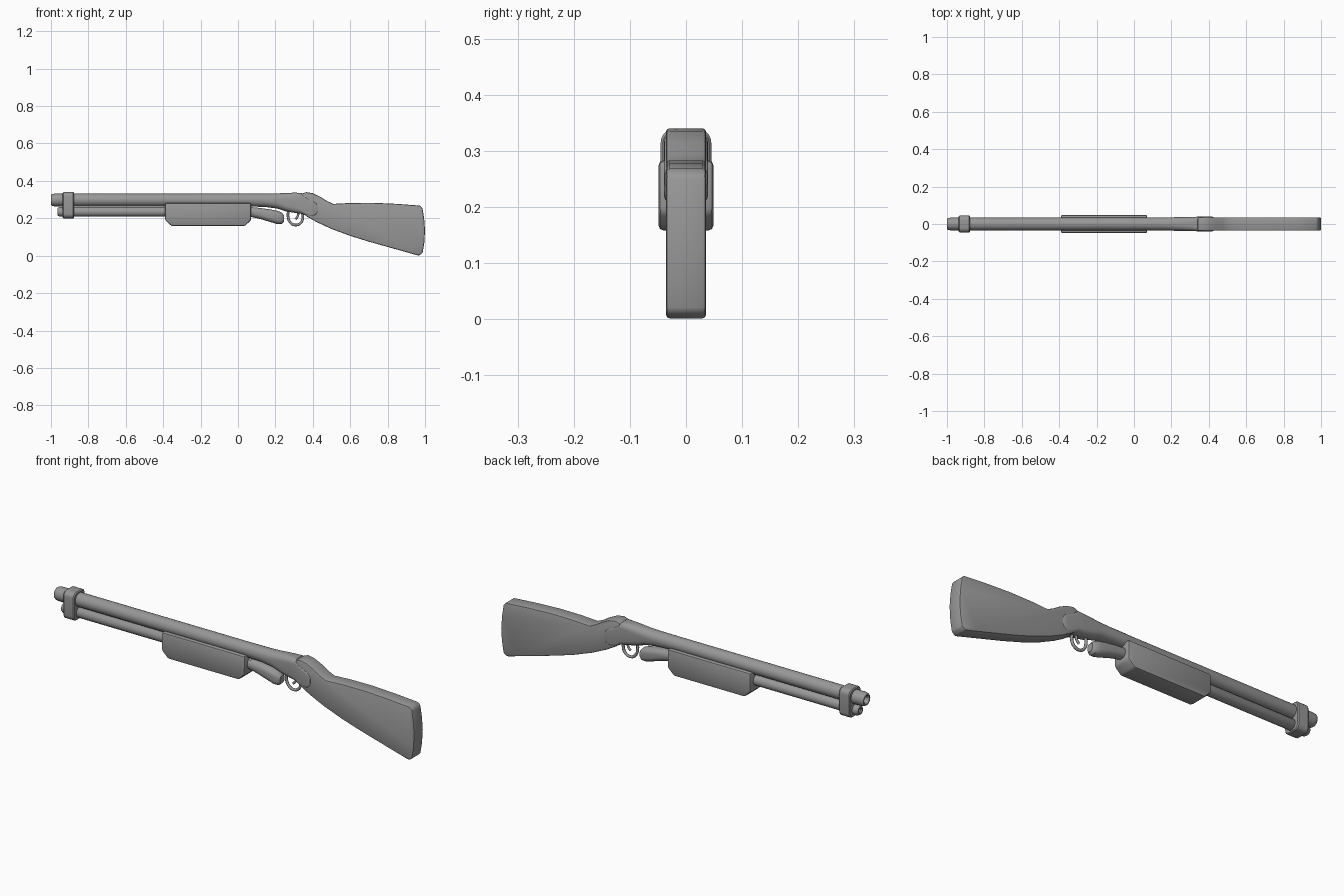
import bpy
import bmesh
import math

cube = bpy.data.objects.get("Cube")
if cube:
    bpy.data.objects.remove(cube, do_unlink=True)

GREY = (0.31, 0.31, 0.31, 1.0)
grey = bpy.data.materials.new("plain grey")
grey.use_nodes = True
grey.diffuse_color = GREY
grey.node_tree.nodes["Principled BSDF"].inputs["Base Color"].default_value = GREY


def finish(name, bm, bevel=0.0, segments=2, angle=35):
    """Turn a bmesh into a shaded object, with optional rounded rims."""
    bmesh.ops.remove_doubles(bm, verts=bm.verts, dist=1e-5)
    bmesh.ops.recalc_face_normals(bm, faces=bm.faces)
    mesh = bpy.data.meshes.new(name)
    bm.to_mesh(mesh)
    bm.free()
    obj = bpy.data.objects.new(name, mesh)
    bpy.context.collection.objects.link(obj)
    mesh.materials.append(grey)
    bpy.ops.object.select_all(action='DESELECT')
    obj.select_set(True)
    bpy.context.view_layer.objects.active = obj
    if bevel:
        mod = obj.modifiers.new("rounded rims", 'BEVEL')
        mod.width = bevel
        mod.segments = segments
        mod.limit_method = 'ANGLE'
        mod.angle_limit = math.radians(40)
        bpy.ops.object.modifier_apply(modifier=mod.name)
    bpy.ops.object.shade_smooth_by_angle(angle=math.radians(angle))
    return obj


def skin(bm, rings, capped=True):
    """Join rings of points with quads."""
    rows = [[bm.verts.new(p) for p in ring] for ring in rings]
    n = len(rows[0])
    for a, b in zip(rows, rows[1:]):
        for i in range(n):
            j = (i + 1) % n
            bm.faces.new((a[i], a[j], b[j], b[i]))
    if capped:
        bm.faces.new(rows[0])
        bm.faces.new(rows[-1])


def plate(name, profile, half, bevel):
    """Side outline (x, z) extruded to both sides."""
    bm = bmesh.new()
    skin(bm, [[(x, y, z) for x, z in profile] for y in (-half, half)])
    return finish(name, bm, bevel)


def loft(name, stations):
    """Rounded-rectangle sections (x, low, high, half width, corner radius)."""
    bm = bmesh.new()
    rings = []
    for x, low, high, half, r in stations:
        r = min(r, half - 0.001, (high - low) / 2 - 0.001)
        ring = []
        for k in range(4):
            cy = (half - r) * (1 if k in (0, 3) else -1)
            cz = high - r if k < 2 else low + r
            for s in range(6):
                a = math.radians(90 * k + 18 * s)
                ring.append((x, cy + r * math.cos(a), cz + r * math.sin(a)))
        rings.append(ring)
    skin(bm, rings)
    return finish(name, bm)


def lathe(name, profile, z, sides=24):
    """Profile (x, radius) turned about a lengthwise axis."""
    bm = bmesh.new()
    turn = [2 * math.pi * i / sides for i in range(sides)]
    skin(bm, [[(x, r * math.cos(a), z + r * math.sin(a)) for a in turn]
              for x, r in profile])
    return finish(name, bm)


# Barrel and lower tube, each with a recessed bore
lathe("barrel", [(-0.93, 0.016), (-0.99, 0.016), (-1.0, 0.021), (-1.0, 0.027),
                 (-0.993, 0.032), (-0.98, 0.034), (0.2, 0.034)], 0.298)
lathe("lower_tube", [(-0.93, 0.009), (-0.96, 0.009), (-0.965, 0.013),
                     (-0.965, 0.02), (-0.955, 0.026), (0.08, 0.026)], 0.235)

# Band holding both tubes near the muzzle
loft("muzzle_band", [(-0.937, 0.204, 0.336, 0.041, 0.022),
                     (-0.932, 0.2, 0.34, 0.045, 0.025),
                     (-0.881, 0.2, 0.34, 0.045, 0.025),
                     (-0.876, 0.204, 0.336, 0.041, 0.022)])

# Sliding fore grip
plate("fore_grip", [(-0.39, 0.283), (0.07, 0.283), (0.07, 0.19),
                    (0.035, 0.158), (-0.355, 0.158), (-0.39, 0.19)], 0.049, 0.009)

# Drooping end behind the fore grip
loft("tube_tail", [(0.0, 0.21, 0.26, 0.026, 0.025), (0.07, 0.207, 0.26, 0.027, 0.025),
                   (0.12, 0.196, 0.255, 0.028, 0.025), (0.17, 0.181, 0.248, 0.029, 0.025),
                   (0.21, 0.169, 0.24, 0.029, 0.025), (0.232, 0.169, 0.232, 0.026, 0.022),
                   (0.245, 0.18, 0.218, 0.018, 0.016)])

# Receiver growing out of the barrel
loft("receiver", [(0.05, 0.264, 0.332, 0.034, 0.033), (0.15, 0.26, 0.332, 0.035, 0.033),
                  (0.21, 0.252, 0.333, 0.036, 0.032), (0.26, 0.236, 0.336, 0.037, 0.03),
                  (0.31, 0.228, 0.337, 0.038, 0.026), (0.34, 0.225, 0.335, 0.039, 0.02),
                  (0.36, 0.216, 0.315, 0.039, 0.014), (0.385, 0.208, 0.302, 0.039, 0.012),
                  (0.405, 0.21, 0.292, 0.039, 0.012), (0.418, 0.219, 0.282, 0.039, 0.01),
                  (0.425, 0.232, 0.268, 0.037, 0.008)])

# Shoulder stock with its raised comb
plate("stock", [(0.34, 0.332), (0.365, 0.34), (0.4, 0.334), (0.44, 0.315), (0.475, 0.293),
                (0.51, 0.277), (0.6, 0.282), (0.72, 0.283), (0.85, 0.277), (0.972, 0.268),
                (0.986, 0.256), (0.995, 0.2), (1.0, 0.135), (0.996, 0.07), (0.987, 0.014),
                (0.967, 0.0), (0.9, 0.019), (0.8, 0.047), (0.7, 0.075), (0.6, 0.106),
                (0.5, 0.143), (0.42, 0.18), (0.36, 0.214)], 0.036, 0.007)


def rod(name, points, radius):
    """Round bar along a smooth path in the side plane."""
    curve = bpy.data.curves.new(name, 'CURVE')
    curve.dimensions = '3D'
    curve.bevel_depth = radius
    curve.bevel_resolution = 2
    curve.resolution_u = 6
    curve.use_fill_caps = True
    spline = curve.splines.new('BEZIER')
    spline.bezier_points.add(len(points) - 1)
    for bp, (x, z) in zip(spline.bezier_points, points):
        bp.co = (x, 0, z)
        bp.handle_left_type = bp.handle_right_type = 'AUTO'
    curve.materials.append(grey)
    bpy.context.collection.objects.link(bpy.data.objects.new(name, curve))


# Trigger and its guard
rod("trigger_guard", [(0.272, 0.245), (0.267, 0.215), (0.28, 0.178), (0.308, 0.164),
                      (0.336, 0.176), (0.347, 0.205), (0.342, 0.235)], 0.007)
rod("trigger", [(0.322, 0.24), (0.322, 0.22), (0.316, 0.205), (0.306, 0.195)], 0.006)
